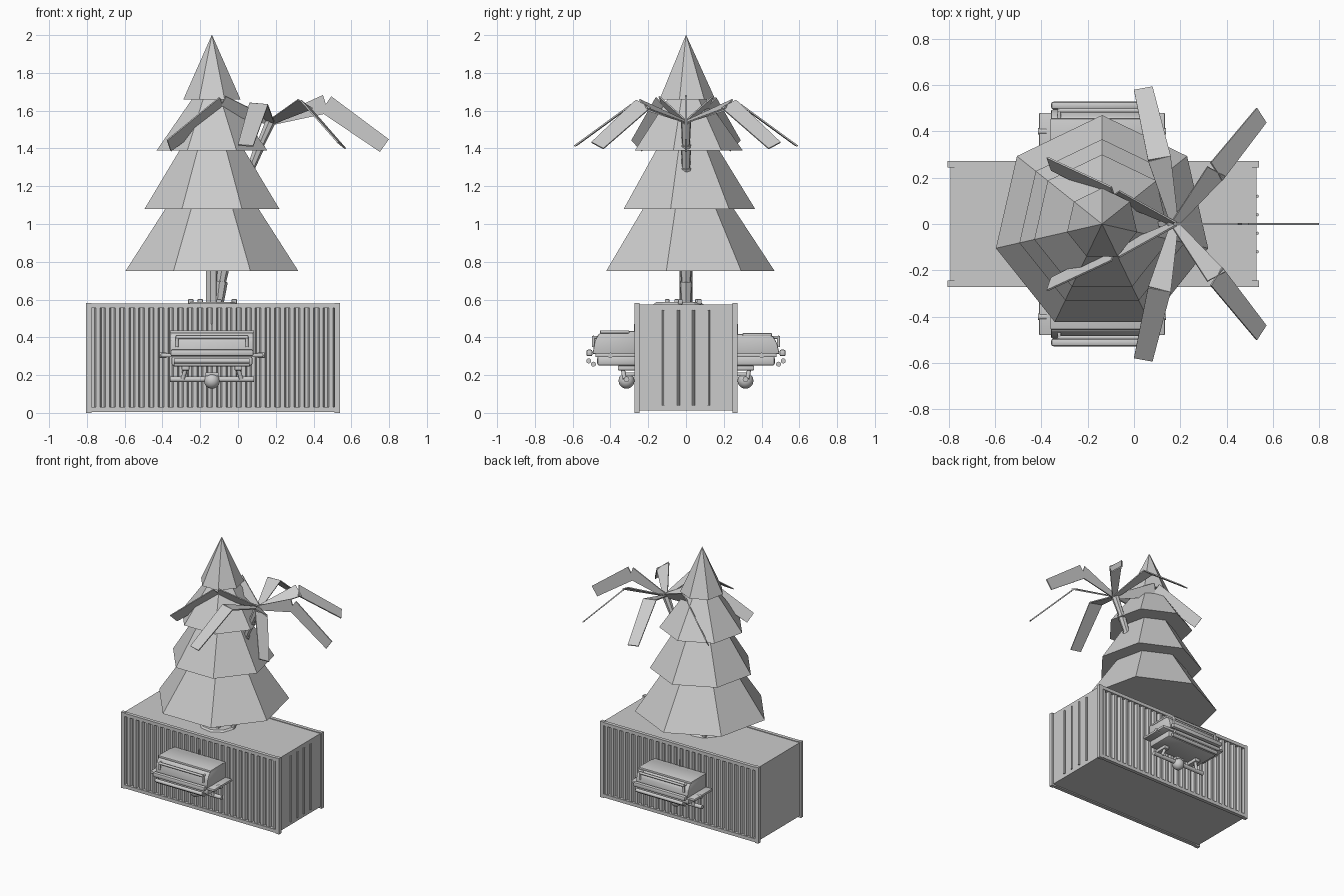
import bpy, bmesh, math
from mathutils import Vector

if "Cube" in bpy.data.objects:
    bpy.data.objects.remove(bpy.data.objects["Cube"])

TX = -0.138  # x of the tree and grill axis


def make(name, verts, faces, smooth=False, bevel=0.0):
    me = bpy.data.meshes.new(name)
    me.from_pydata([tuple(v) for v in verts], [], faces)
    bm = bmesh.new()
    bm.from_mesh(me)
    bmesh.ops.recalc_face_normals(bm, faces=bm.faces)
    if bevel:
        bmesh.ops.bevel(bm, geom=bm.edges[:], offset=bevel, segments=2, profile=0.5, affect='EDGES')
    bm.to_mesh(me)
    bm.free()
    ob = bpy.data.objects.new(name, me)
    bpy.context.collection.objects.link(ob)
    if smooth:
        bpy.ops.object.select_all(action='DESELECT')
        ob.select_set(True)
        bpy.context.view_layer.objects.active = ob
        bpy.ops.object.shade_smooth_by_angle()
    return ob


def loft(name, rings, smooth=False, bevel=0.0):
    """Closed tube through rings of equal point count."""
    n = len(rings[0])
    verts = [p for r in rings for p in r]
    faces = [(k * n + i, k * n + (i + 1) % n, (k + 1) * n + (i + 1) % n, (k + 1) * n + i)
             for k in range(len(rings) - 1) for i in range(n)]
    faces += [tuple(range(n)), tuple(range(len(verts) - n, len(verts)))]
    return make(name, verts, faces, smooth, bevel)


def box(name, x0, x1, y0, y1, z0, z1, bevel=0.0):
    rings = [[(x0, y0, z), (x1, y0, z), (x1, y1, z), (x0, y1, z)] for z in (z0, z1)]
    return loft(name, rings, bool(bevel), bevel)


def ring(c, axis, r, n, start=0.0):
    axis = Vector(axis).normalized()
    u = axis.cross(Vector((0, 1, 0)))
    u = Vector((1, 0, 0)) if u.length < 1e-4 else -u.normalized()
    v = axis.cross(u)
    return [Vector(c) + r * (u * math.cos(start + i * math.tau / n) + v * math.sin(start + i * math.tau / n))
            for i in range(n)]


def rod(name, a, b, r, n=16):
    d = Vector(b) - Vector(a)
    return loft(name, [ring(a, d, r, n), ring(b, d, r, n)], True)


# Container: core, frame and corrugated side panels
X0, X1, Y, H = -0.805, 0.54, 0.272, 0.583
box("container_core", X0 + 0.012, X1 - 0.012, -0.245, 0.245, 0.012, 0.575)
for sy in (-1, 1):
    ya, yb = sorted((sy * 0.245, sy * Y))
    for x in (X0, X1 - 0.03):
        box("corner_post", x, x + 0.03, ya, yb, 0, H)
    for z0, z1 in ((0.004, 0.03), (0.555, 0.58)):
        box("side_rail", X0 + 0.03, X1 - 0.03, ya, yb, z0, z1)
    n = 25
    xs0, pitch = X0 + 0.03, (X1 - X0 - 0.06) / 25
    prof = []
    for i in range(n):
        for f, y in ((0, 0.247), (0.3, 0.247), (0.45, 0.266), (0.85, 0.266)):
            prof.append((xs0 + (i + f) * pitch, sy * y))
    prof.append((X1 - 0.03, sy * 0.247))
    m = len(prof)
    make("corrugated_panel", [(x, y, z) for z in (0.03, 0.555) for x, y in prof],
         [(i, i + 1, m + i + 1, m + i) for i in range(m - 1)])
for y in (-0.12, -0.04, 0.04, 0.12):
    rod("door_rod", (X1 - 0.008, y, 0.04), (X1 - 0.008, y, 0.545), 0.007, 8)

# Conifer: four seven-sided tiers and a trunk
for z0, z1, r0, r1 in ((0.75, 1.085, 0.47, 0.25), (1.08, 1.40, 0.366, 0.17),
                       (1.39, 1.665, 0.30, 0.105), (1.66, 2.0, 0.155, 0.001)):
    loft("tree_tier", [ring((TX, 0, z), (0, 0, 1), r, 7, math.pi / 2) for z, r in ((z0, r0), (z1, r1))])
loft("tree_trunk", [ring((TX, 0, z), (0, 0, 1), 0.034, 7) for z in (0.575, 0.78)])
loft("ground_patch", [ring((TX, -0.04, z), (0, 0, 1), r, 9) for z, r in ((0.574, 0.135), (0.586, 0.12))])
for x, y in ((-0.25, -0.05), (-0.2, 0.06), (-0.09, 0.07), (-0.02, -0.03), (-0.1, -0.1)):
    box("pebble", x - 0.014, x + 0.014, y - 0.012, y + 0.012, 0.575, 0.602, 0.004)


# Palm trunk: flared segments along a bent path
def palm(t):
    return Vector((-0.105 + 0.10 * t + 0.175 * t * t, 0, 0.575 + 0.965 * t))


for i in range(8):
    a, b = palm(i / 8), palm((i + 1) / 8)
    r = 0.036 - 0.0012 * i
    loft("palm_segment", [ring(a, b - a, r * 0.78, 7), ring(b, b - a, r, 7)])

# Palm leaves: two hinged plates each, rolled about their length
CROWN = Vector((0.175, 0, 0))


def leaf(angle, roll):
    a, q = math.radians(angle), math.radians(roll)
    out, side = Vector((math.cos(a), math.sin(a), 0)), Vector((-math.sin(a), math.cos(a), 0))
    pts = [CROWN + out * r + Vector((0, 0, z)) for r, z in ((0.0, 1.54), (0.29, 1.635), (0.60, 1.415))]
    for p0, p1, w0, w1 in ((pts[0], pts[1], 0.035, 0.10), (pts[1], pts[2], 0.10, 0.082)):
        d = (p1 - p0).normalized()
        up = d.cross(side)
        if up.z < 0:
            up = -up
        w, nrm = side * math.cos(q) + up * math.sin(q), up * math.cos(q) - side * math.sin(q)
        loft("palm_leaf", [[p + w * (s * k / 2) + nrm * (t * 0.004)
                            for s, t in ((-1, -1), (1, -1), (1, 1), (-1, 1))]
                           for p, k in ((p0, w0), (p1, w1))])


leaf(0, 90)
for ang, roll in ((51.4, 30), (103, 5), (154.3, -60)):
    leaf(ang, roll)
    leaf(-ang, -roll)


# Barbecue grills hung on both long sides
def ybox(name, hx, y0, y1, z0, z1, sy, bevel=0.0, cx=TX):
    ya, yb = sorted((sy * y0, sy * y1))
    return box(name, cx - hx, cx + hx, ya, yb, z0, z1, bevel)


for sy in (-1, 1):
    ybox("grill_tray", 0.215, 0.262, 0.47, 0.25, 0.30, sy, 0.012)
    ybox("grill_shelf", 0.272, 0.262, 0.48, 0.295, 0.315, sy, 0.006)
    top = 0.433 if sy < 0 else 0.418
    lid = [(0.262, 0.312), (0.262, top), (0.43, top), (0.462, top - 0.015),
           (0.482, top - 0.05), (0.495, 0.312)]
    loft("grill_lid", [[(TX + sx * 0.22, sy * y, z) for y, z in lid] for sx in (-1, 1)], True, 0.006)
    ybox("lid_band", 0.223, 0.30, 0.455, top - 0.012, top + 0.004, sy, 0.004)
    ybox("front_rail", 0.22, 0.495, 0.528, 0.30, 0.335, sy, 0.01)
    for z in (0.275, 0.258):
        y = 0.49 if z < 0.27 else 0.515
        rod("front_bar", (TX - 0.2, sy * y, z), (TX + 0.2, sy * y, z), 0.013)
    rod("lid_handle", (TX - 0.19, sy * 0.49, 0.40), (TX + 0.19, sy * 0.49, 0.40), 0.009)
    for sx in (-1, 1):
        x = TX + sx * 0.185
        rod("handle_arm", (x, sy * 0.45, 0.40), (x, sy * 0.49, 0.40), 0.008)
        rod("handle_leg", (x, sy * 0.49, 0.405), (x, sy * 0.49, 0.35), 0.008)
        rod("shelf_peg", (TX + sx * 0.24, sy * 0.40, 0.305), (TX + sx * 0.277, sy * 0.40, 0.305), 0.014)
        rod("support_leg", (TX + sx * 0.13, sy * 0.34, 0.26), (TX + sx * 0.155, sy * 0.325, 0.18), 0.011)
        ybox("leg_bracket", 0.02, 0.262, 0.36, 0.225, 0.25, sy, 0.004, TX + sx * 0.14)
    rod("lower_bar", (TX - 0.222, sy * 0.315, 0.178), (TX + 0.222, sy * 0.315, 0.178), 0.015)
    ybox("lower_mount", 0.035, 0.262, 0.34, 0.195, 0.215, sy, 0.004)
    ybox("lid_hinge_post", 0.004, 0.262, 0.275, top, 0.47, sy)
    # gas ball
    prof = [(0.042 * math.sin(math.pi * k / 12), -0.042 * math.cos(math.pi * k / 12)) for k in range(13)]
    loft("gas_ball", [ring((TX, sy * 0.315, 0.17 + z), (0, 0, 1), max(r, 0.0005), 20) for r, z in prof], True)
